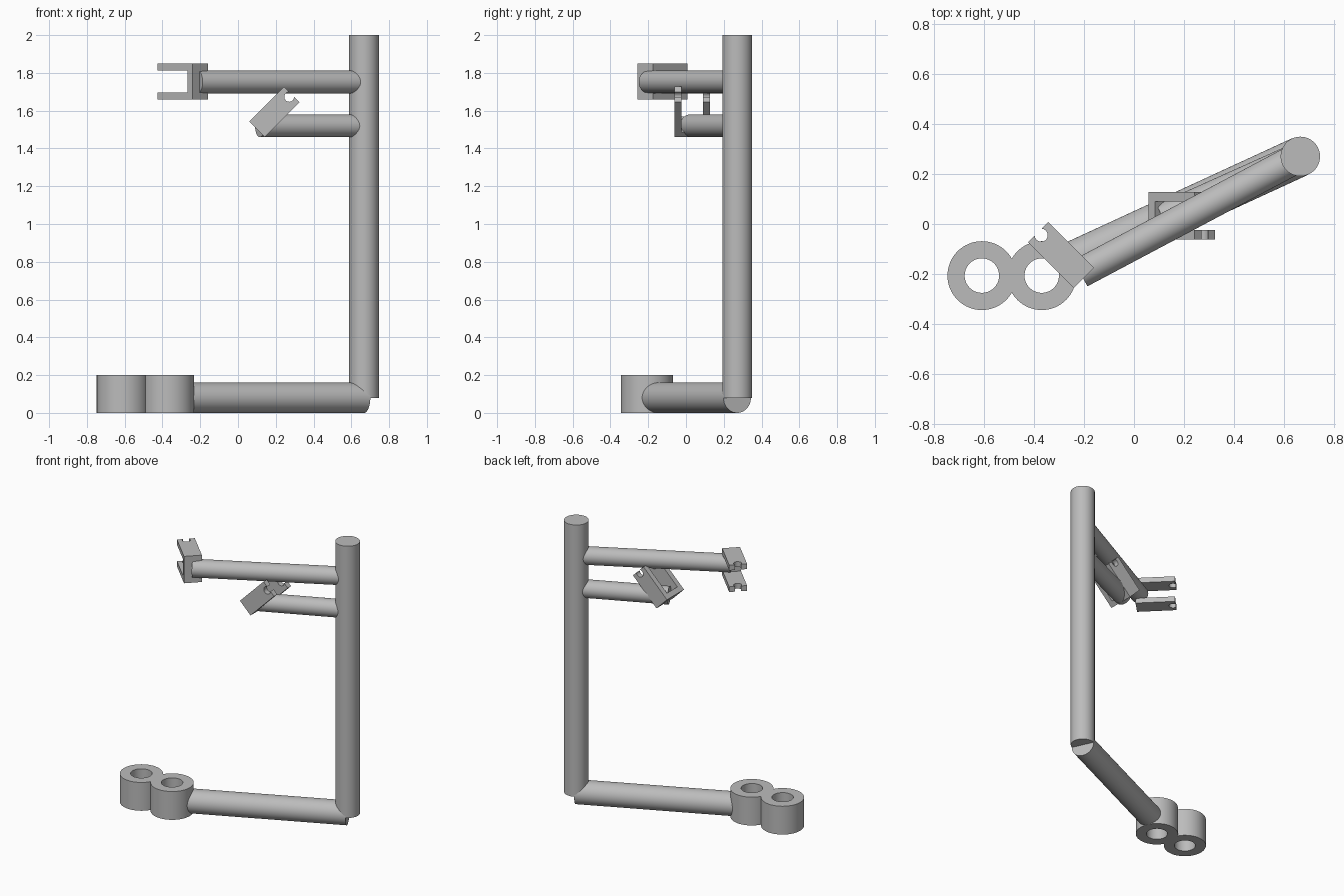
import bpy, bmesh, math
from mathutils import Vector, Matrix

cube = bpy.data.objects.get("Cube")
if cube:
    bpy.data.objects.remove(cube, do_unlink=True)

grey = bpy.data.materials.new("plain grey")
grey.use_nodes = True
COLOR = (0.5, 0.5, 0.5, 1)
grey.diffuse_color = COLOR
grey.node_tree.nodes["Principled BSDF"].inputs["Base Color"].default_value = COLOR


def select(ob):
    bpy.ops.object.select_all(action='DESELECT')
    ob.select_set(True)
    bpy.context.view_layer.objects.active = ob


def rod(name, start, end, radius):
    """Flat-ended cylinder between two points."""
    a, b = Vector(start), Vector(end)
    bpy.ops.mesh.primitive_cylinder_add(vertices=64, radius=radius, depth=(b - a).length)
    ob = bpy.context.object
    ob.name = name
    ob.matrix_world = Matrix.Translation((a + b) / 2) @ (b - a).to_track_quat('Z', 'Y').to_matrix().to_4x4()
    ob.data.materials.append(grey)
    return ob


def combine(ob, other, operation):
    """Boolean that is applied at once, removing the helper."""
    bpy.context.view_layer.update()
    mod = ob.modifiers.new("combine", 'BOOLEAN')
    mod.object, mod.operation, mod.solver = other, operation, 'EXACT'
    select(ob)
    bpy.ops.object.modifier_apply(modifier=mod.name)
    bpy.data.objects.remove(other, do_unlink=True)


def finish(ob):
    select(ob)
    bpy.ops.object.shade_smooth_by_angle(angle=math.radians(30))


def clip(name, matrix):
    """U-shaped clip opening along local +x, with a round notch in each jaw."""
    length, half_w, half_h, wall = 0.26, 0.058, 0.095, 0.037
    inner = half_h - wall
    profile = [(0, -half_h), (length, -half_h), (length, -inner), (wall, -inner),
               (wall, inner), (length, inner), (length, half_h), (0, half_h)]
    bm = bmesh.new()
    face = bm.faces.new([bm.verts.new((x, -half_w, z)) for x, z in profile])
    ext = bmesh.ops.extrude_face_region(bm, geom=[face])
    moved = [v for v in ext["geom"] if isinstance(v, bmesh.types.BMVert)]
    bmesh.ops.translate(bm, verts=moved, vec=(0, 2 * half_w, 0))
    bmesh.ops.recalc_face_normals(bm, faces=bm.faces)
    mesh = bpy.data.meshes.new(name)
    bm.to_mesh(mesh)
    bm.free()
    mesh.materials.append(grey)
    ob = bpy.data.objects.new(name, mesh)
    bpy.context.collection.objects.link(ob)
    notch_x = length - 0.018
    combine(ob, rod("notch", (notch_x, 0, -0.2), (notch_x, 0, 0.2), 0.026), 'DIFFERENCE')
    ob.matrix_world = matrix
    finish(ob)


# Upright post and its three arms
px, py = 0.667, 0.271
finish(rod("post", (px, py, 0.08), (px, py, 2), 0.079))
finish(rod("upper_arm", (px, py, 1.752), (-0.215, -0.197, 1.752), 0.06))
finish(rod("middle_arm", (px, py, 1.52), (0.115, 0.023, 1.52), 0.06))
finish(rod("lower_arm", (px, py, 0.08), (-0.275, -0.163, 0.08), 0.08))

# Double ring foot at the end of the lower arm
ring_y, ring_xs = -0.207, (-0.61, -0.37)
foot, second = [rod("double_ring", (x, ring_y, 0), (x, ring_y, 0.2), 0.138) for x in ring_xs]
combine(foot, second, 'UNION')
for x in ring_xs:
    combine(foot, rod("hole", (x, ring_y, -0.1), (x, ring_y, 0.3), 0.069), 'DIFFERENCE')
finish(foot)

# Clips: one turned level on the upper arm, one tilted up on the middle arm
clip("upper_clip", Matrix.Translation((-0.201, -0.216, 1.755)) @ Matrix.Rotation(math.radians(135), 4, 'Z'))
clip("middle_clip", Matrix.Translation((0.1, 0.033, 1.502))
     @ Matrix.Rotation(math.radians(-45), 4, 'Y') @ Matrix.Rotation(math.radians(90), 4, 'X'))
